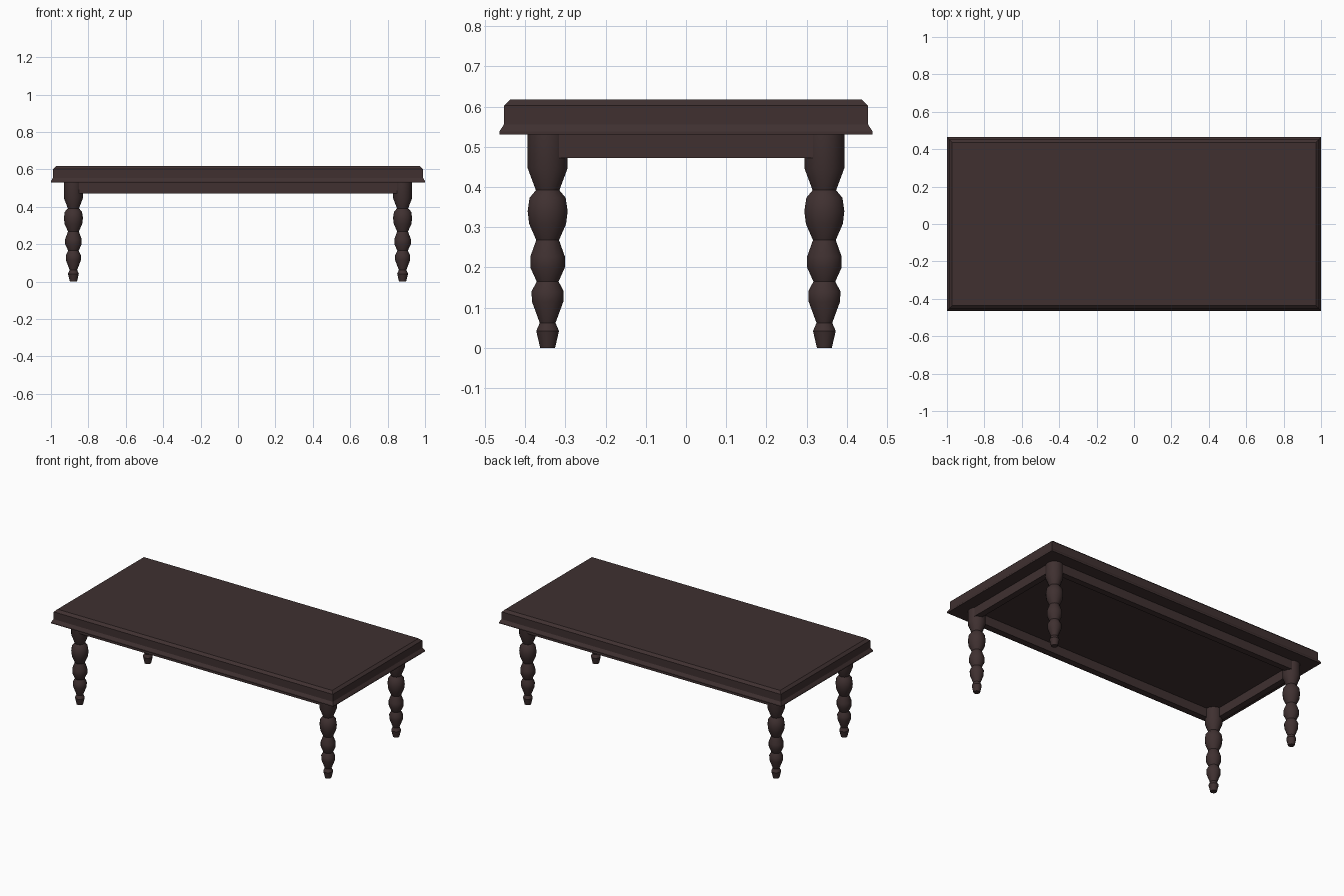
import bpy, bmesh, math

if "Cube" in bpy.data.objects:
    bpy.data.objects.remove(bpy.data.objects["Cube"])

wood = bpy.data.materials.new("dark brown wood")
wood.diffuse_color = (0.05, 0.03, 0.03, 1)
wood.use_nodes = True
wood.node_tree.nodes["Principled BSDF"].inputs["Base Color"].default_value = wood.diffuse_color


def make(name, bm):
    bmesh.ops.recalc_face_normals(bm, faces=bm.faces[:])
    me = bpy.data.meshes.new(name)
    bm.to_mesh(me)
    bm.free()
    me.materials.append(wood)
    ob = bpy.data.objects.new(name, me)
    bpy.context.collection.objects.link(ob)
    return ob


def loft(name, rings):
    # stack closed rings of points and cap both ends
    bm = bmesh.new()
    loops = [[bm.verts.new(p) for p in r] for r in rings]
    n = len(loops[0])
    for a, b in zip(loops, loops[1:]):
        for i in range(n):
            j = (i + 1) % n
            bm.faces.new((a[i], a[j], b[j], b[i]))
    bm.faces.new(loops[0][::-1])
    bm.faces.new(loops[-1])
    return make(name, bm)


def rect(hx, hy, z):
    return [(-hx, -hy, z), (hx, -hy, z), (hx, hy, z), (-hx, hy, z)]


# table top: flared lower lip, straight edge, chamfered upper edge
HX, HY = 1.0, 0.464
top_profile = [(0, 0.53), (0, 0.538), (0.011, 0.555), (0.011, 0.602), (0.027, 0.617)]
loft("table_top", [rect(HX - d, HY - d, z) for d, z in top_profile])

# turned legs
LX, LY, SIDES = 0.88, 0.344, 14
leg_profile = [(0.019, 0), (0.029, 0.042), (0.020, 0.062), (0.040, 0.115), (0.041, 0.14),
               (0.028, 0.165), (0.044, 0.20), (0.044, 0.227), (0.029, 0.268), (0.047, 0.308),
               (0.051, 0.34), (0.046, 0.373), (0.030, 0.392), (0.051, 0.447), (0.051, 0.532)]
for sx, xn in ((-1, "left"), (1, "right")):
    for sy, yn in ((-1, "front"), (1, "back")):
        leg = loft(f"{yn}_{xn}_leg", [
            [(sx * LX + r * math.cos(2 * math.pi * i / SIDES),
              sy * LY + r * math.sin(2 * math.pi * i / SIDES), z) for i in range(SIDES)]
            for r, z in leg_profile])
        bpy.ops.object.select_all(action='DESELECT')
        leg.select_set(True)
        bpy.context.view_layer.objects.active = leg
        bpy.ops.object.shade_smooth_by_angle(angle=math.radians(35))


# apron rails between the legs
def box(name, x0, x1, y0, y1, z0, z1):
    loft(name, [[(x0, y0, z), (x1, y0, z), (x1, y1, z), (x0, y1, z)] for z in (z0, z1)])


OUT, T = 0.041, 0.04
for s, n in ((-1, "front"), (1, "back")):
    ys = sorted((s * (LY + OUT), s * (LY + OUT - T)))
    box(n + "_apron", -LX + 0.01, LX - 0.01, *ys, 0.472, 0.532)
for s, n in ((-1, "left"), (1, "right")):
    xs = sorted((s * (LX + OUT), s * (LX + OUT - T)))
    box(n + "_apron", *xs, -LY + 0.01, LY - 0.01, 0.472, 0.532)
